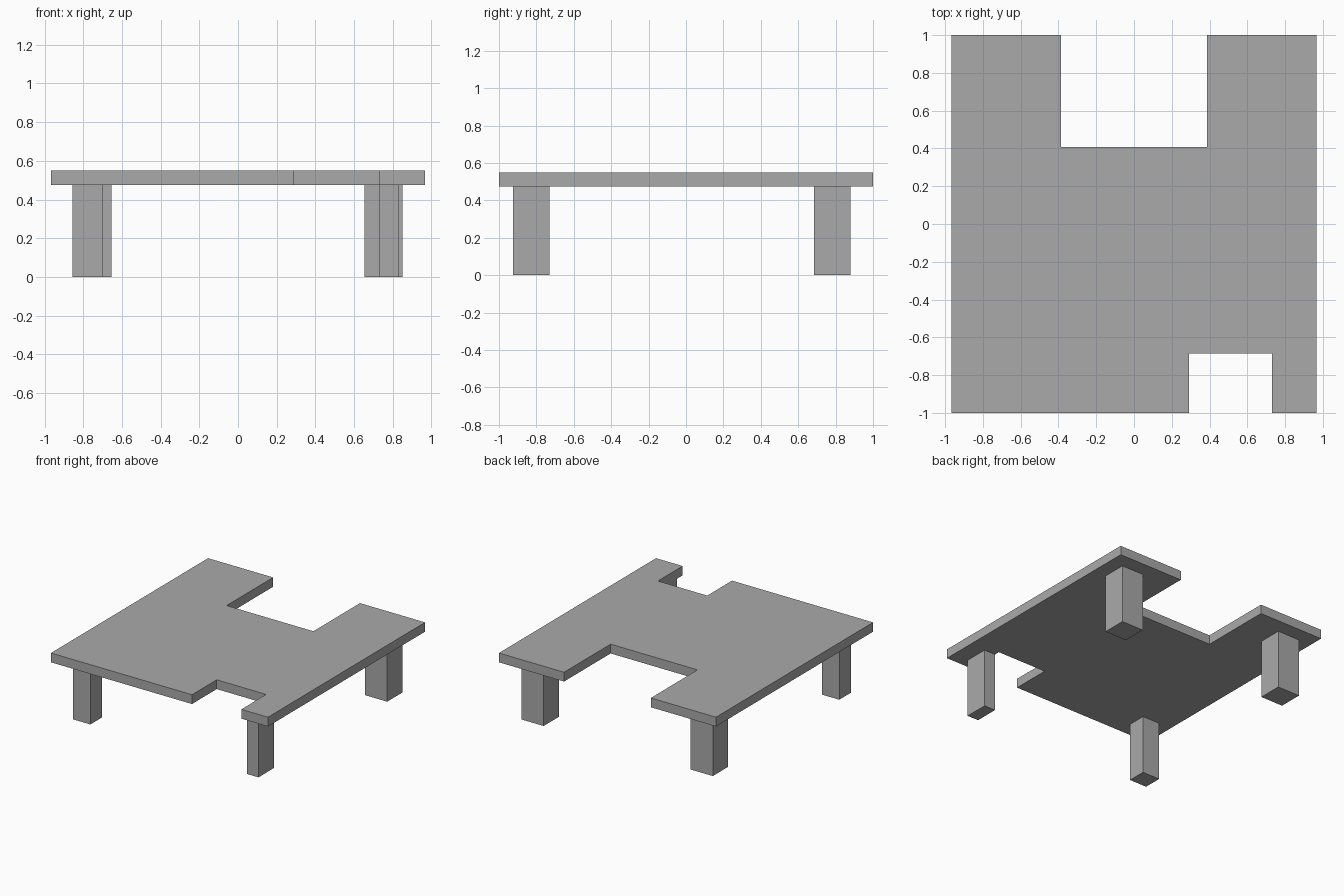
import bpy
import bmesh

cube = bpy.data.objects.get("Cube")
if cube:
    bpy.data.objects.remove(cube, do_unlink=True)

# One plain grey for the whole table
grey = bpy.data.materials.new("plain_grey")
grey.use_nodes = True
colour = (0.4, 0.4, 0.4, 1)
grey.diffuse_color = colour
grey.node_tree.nodes["Principled BSDF"].inputs["Base Color"].default_value = colour


def prism(name, outline, bottom, top):
    """Extrude a flat outline straight up from bottom to top."""
    bm = bmesh.new()
    base = bm.faces.new([bm.verts.new((x, y, bottom)) for x, y in outline])
    ext = bmesh.ops.extrude_face_region(bm, geom=[base], use_keep_orig=True)
    raised = [v for v in ext["geom"] if isinstance(v, bmesh.types.BMVert)]
    bmesh.ops.translate(bm, verts=raised, vec=(0, 0, top - bottom))
    bmesh.ops.recalc_face_normals(bm, faces=bm.faces)
    mesh = bpy.data.meshes.new(name)
    bm.to_mesh(mesh)
    bm.free()
    mesh.materials.append(grey)
    obj = bpy.data.objects.new(name, mesh)
    bpy.context.collection.objects.link(obj)
    return obj


def leg(name, x0, x1, y0, y1):
    return prism(name, [(x0, y0), (x1, y0), (x1, y1), (x0, y1)], 0, UNDERSIDE)


HALF_WIDTH = 0.967
UNDERSIDE, TOP = 0.475, 0.55

# Tabletop with a small front notch and a wide back notch
prism("tabletop", [
    (-HALF_WIDTH, -1), (0.29, -1), (0.29, -0.685), (0.73, -0.685),
    (0.73, -1), (HALF_WIDTH, -1), (HALF_WIDTH, 1), (0.387, 1),
    (0.387, 0.407), (-0.387, 0.407), (-0.387, 1), (-HALF_WIDTH, 1),
], UNDERSIDE, TOP)

# Legs: the back pair match, the front pair are slimmer
leg("front_right_leg", -0.855, -0.70, -0.88, -0.73)
leg("front_left_leg", 0.73, 0.83, -0.925, -0.73)
leg("back_right_leg", -0.855, -0.655, 0.685, 0.88)
leg("back_left_leg", 0.653, 0.85, 0.685, 0.88)
